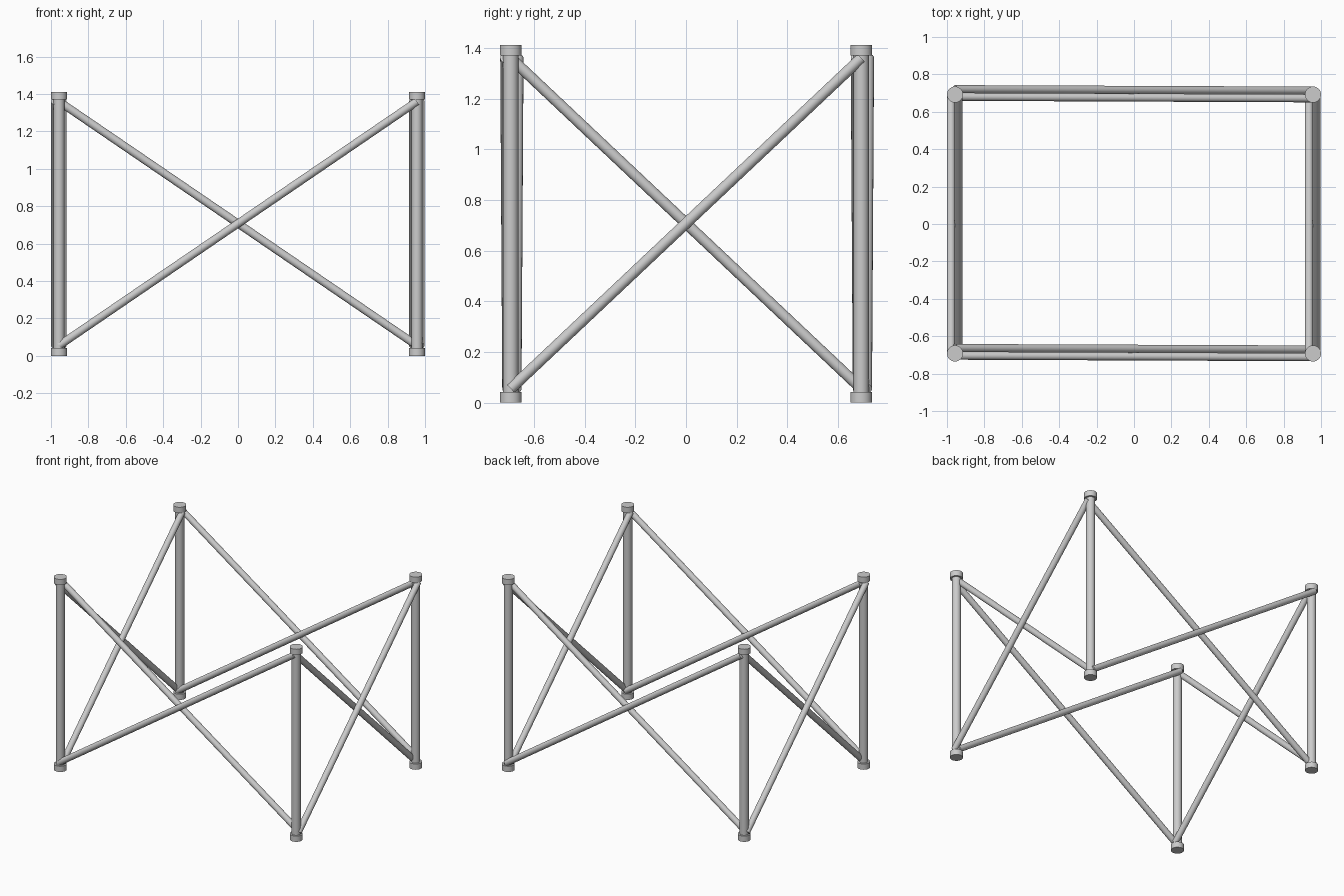
import bpy
from mathutils import Vector

if "Cube" in bpy.data.objects:
    bpy.data.objects.remove(bpy.data.objects["Cube"])

X, Y, H = 0.957, 0.692, 1.412      # post centres and overall height
CAP_R, CAP_H, POST_R, ROD_R = 0.043, 0.042, 0.03, 0.0215


def tube(name, a, b, r):
    """Closed cylinder running from point a to point b."""
    a, b = Vector(a), Vector(b)
    d = b - a
    bpy.ops.mesh.primitive_cylinder_add(vertices=32, radius=r, depth=d.length,
                                        location=(a + b) / 2)
    o = bpy.context.object
    o.name = name
    o.rotation_euler = d.to_track_quat('Z', 'Y').to_euler()
    bpy.ops.object.shade_smooth_by_angle()
    return o


# Corner posts with a short collar at the foot and the top
for sx in (-1, 1):
    for sy in (-1, 1):
        x, y = sx * X, sy * Y
        tube("post", (x, y, 0.02), (x, y, H - 0.02), POST_R)
        tube("foot_collar", (x, y, 0), (x, y, CAP_H), CAP_R)
        tube("top_collar", (x, y, H - CAP_H), (x, y, H), CAP_R)

LO, HI = 0.055, 1.36

# Long crossed braces; the back pair is a shifted copy of the front pair
for label, y in (("front", -Y), ("back", Y)):
    tube(label + "_rising_brace", (-X, y - 0.012, LO), (X, y - 0.020, HI), ROD_R)
    tube(label + "_falling_brace", (-X, y + 0.029, HI), (X, y + 0.021, LO), ROD_R)

# Short crossed braces; the left pair is a shifted copy of the right pair
for label, x in (("left", -X), ("right", X)):
    tube(label + "_rising_brace", (x + 0.019, -Y, LO), (x + 0.019, Y, HI), ROD_R)
    tube(label + "_falling_brace", (x - 0.021, -Y, HI), (x - 0.021, Y, LO), ROD_R)
